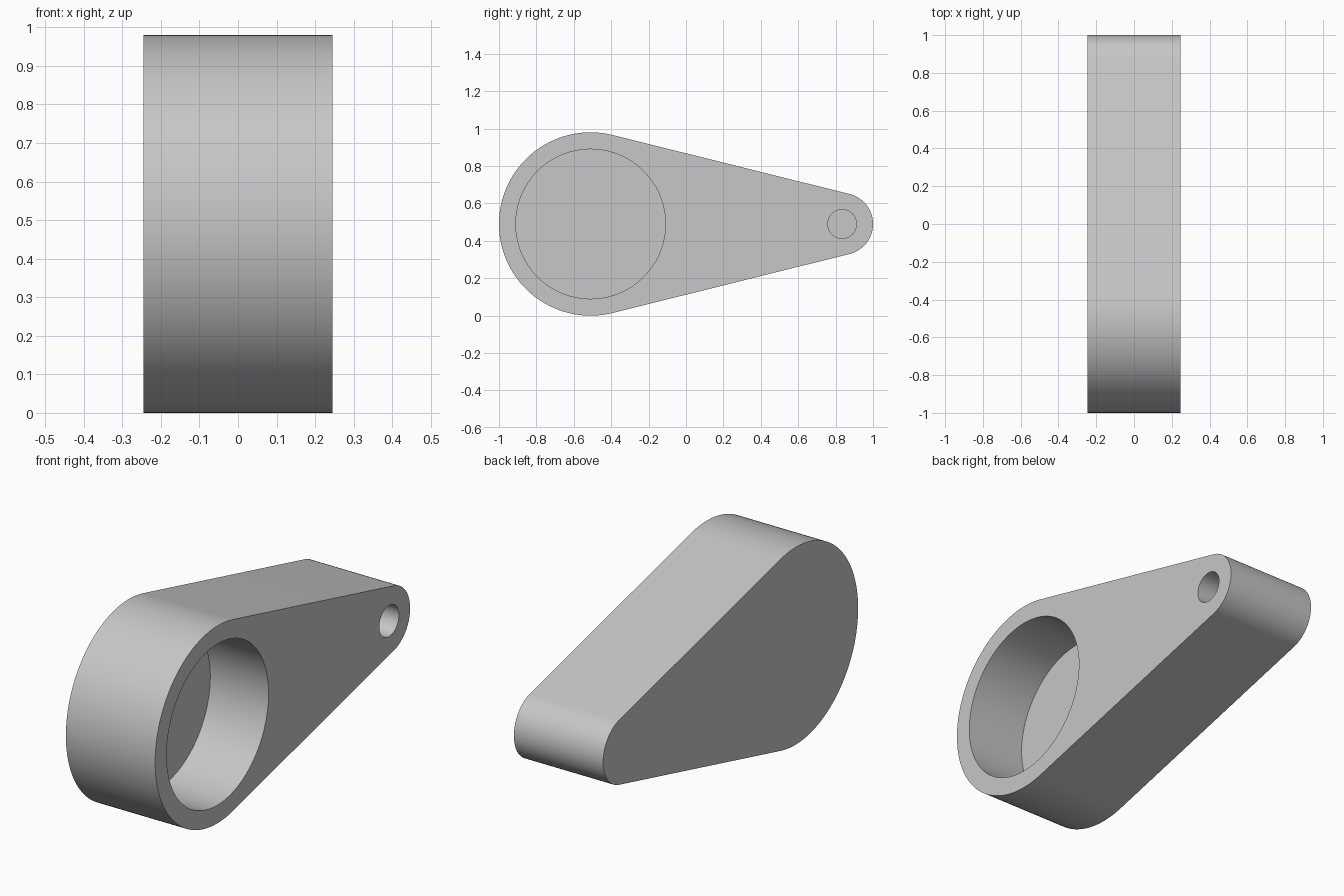
import bpy
import bmesh
from math import pi, sin, cos, asin, radians

cube = bpy.data.objects.get("Cube")
if cube:
    bpy.data.objects.remove(cube, do_unlink=True)

HALF_WIDTH = 0.245
MID_Z = 0.49
BIG_Y, BIG_R = -0.51, 0.49
TIP_Y, TIP_R = 0.835, 0.165
POCKET_DEPTH = 0.32

grey = bpy.data.materials.new("light_grey")
grey.use_nodes = True
grey.diffuse_color = (0.57, 0.57, 0.57, 1)
grey.node_tree.nodes["Principled BSDF"].inputs["Base Color"].default_value = grey.diffuse_color


def arc(y, radius, start, end, steps):
    """Points along an arc in the y-z plane."""
    angles = [start + (end - start) * i / steps for i in range(steps + 1)]
    return [(y + radius * cos(a), MID_Z + radius * sin(a)) for a in angles]


def prism(name, outline, x0, x1):
    """Extrude a y-z outline from x0 to x1."""
    bm = bmesh.new()
    face = bm.faces.new([bm.verts.new((x0, y, z)) for y, z in outline])
    ext = bmesh.ops.extrude_face_region(bm, geom=[face])
    verts = [g for g in ext["geom"] if isinstance(g, bmesh.types.BMVert)]
    bmesh.ops.translate(bm, verts=verts, vec=(x1 - x0, 0, 0))
    bmesh.ops.recalc_face_normals(bm, faces=bm.faces)
    mesh = bpy.data.meshes.new(name)
    bm.to_mesh(mesh)
    bm.free()
    mesh.materials.append(grey)
    obj = bpy.data.objects.new(name, mesh)
    bpy.context.collection.objects.link(obj)
    return obj


# Teardrop body: two arcs joined by their common tangents
tangent = pi / 2 - asin((BIG_R - TIP_R) / (TIP_Y - BIG_Y))
outline = arc(TIP_Y, TIP_R, -tangent, tangent, 48)
outline += arc(BIG_Y, BIG_R, tangent, 2 * pi - tangent, 96)
body = prism("lever_body", outline, -HALF_WIDTH, HALF_WIDTH)

# Blind round pockets in the +x face
bpy.context.view_layer.objects.active = body
body.select_set(True)
for name, y, radius, steps in (("large_pocket", BIG_Y, 0.4, 96),
                               ("small_pocket", TIP_Y, 0.077, 48)):
    circle = arc(y, radius, 0, 2 * pi, steps)[:-1]
    cutter = prism(name + "_cutter", circle, HALF_WIDTH - POCKET_DEPTH, HALF_WIDTH + 0.1)
    cutter.hide_render = True
    cut = body.modifiers.new(name, 'BOOLEAN')
    cut.operation = 'DIFFERENCE'
    cut.solver = 'EXACT'
    cut.object = cutter
    bpy.ops.object.modifier_apply(modifier=cut.name)
    bpy.data.objects.remove(cutter, do_unlink=True)

bpy.ops.object.shade_smooth_by_angle(angle=radians(30))
